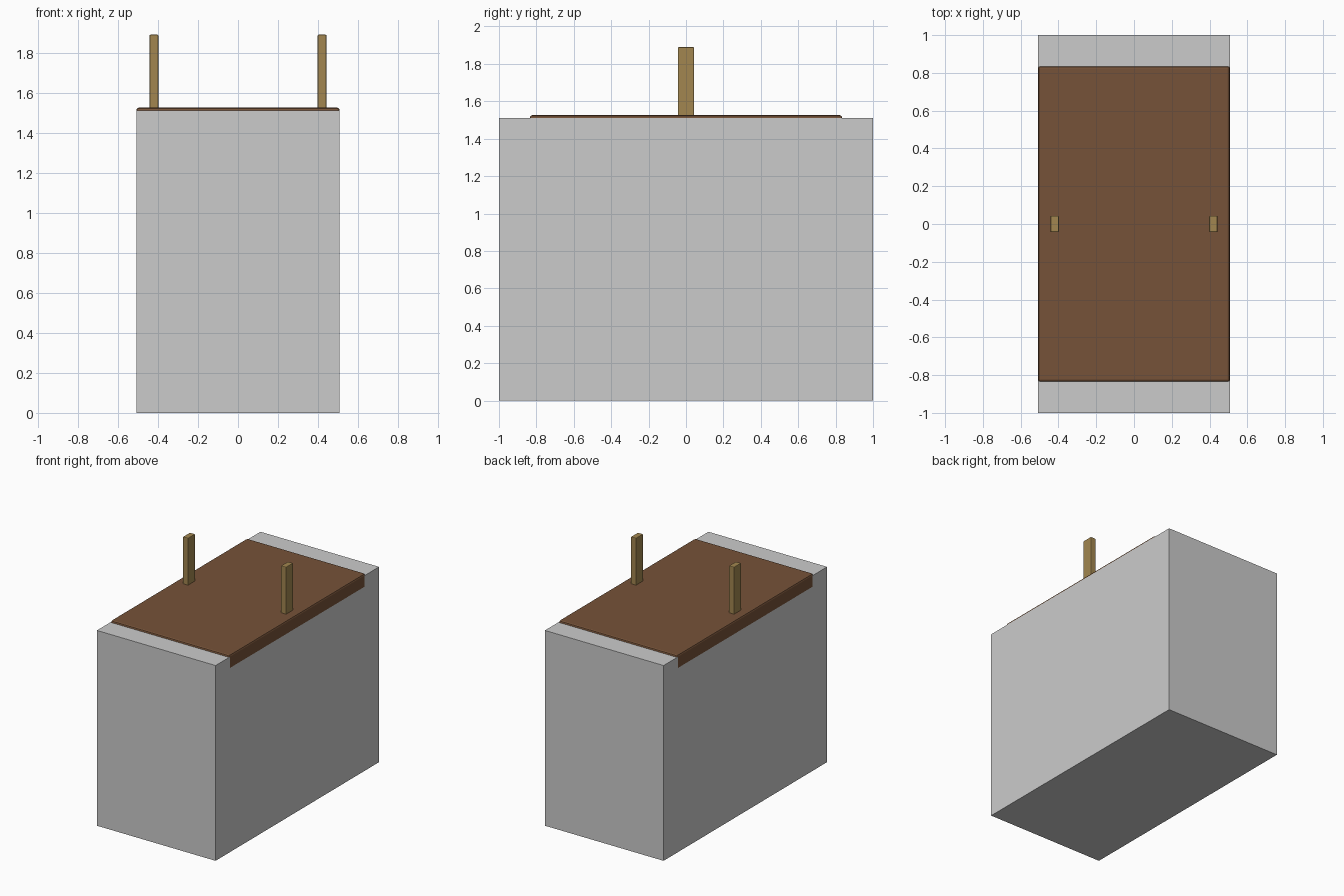
import bpy

if "Cube" in bpy.data.objects:
    bpy.data.objects.remove(bpy.data.objects["Cube"])


def material(name, color):
    m = bpy.data.materials.new(name)
    m.diffuse_color = color
    m.use_nodes = True
    m.node_tree.nodes["Principled BSDF"].inputs["Base Color"].default_value = m.diffuse_color
    return m


def box(name, lo, hi, mat=None, bevel=0.0):
    bpy.ops.mesh.primitive_cube_add(size=1, location=[(a + b) / 2 for a, b in zip(lo, hi)])
    ob = bpy.context.object
    ob.name = name
    ob.scale = [b - a for a, b in zip(lo, hi)]
    bpy.ops.object.transform_apply(location=False, rotation=False, scale=True)
    if mat:
        ob.data.materials.append(mat)
    if bevel:
        mod = ob.modifiers.new("Bevel", "BEVEL")
        mod.width = bevel
        mod.segments = 2
    return ob


brown = material("brown_wood", (0.18, 0.085, 0.04, 1))
tan = material("tan_wood", (0.36, 0.24, 0.08, 1))

# Large plain block
box("base_block", (-0.508, -1.0, 0), (0.508, 1.0, 1.512))

# Slab sunk into the block, its top just proud of it
box("top_slab", (-0.508, -0.835, 1.413), (0.508, 0.835, 1.526), brown, 0.013)

# Pair of upright posts on the slab
for side, x in (("left", -0.42), ("right", 0.42)):
    box(side + "_post", (x - 0.022, -0.043, 1.50), (x + 0.022, 0.043, 1.89), tan, 0.005)
